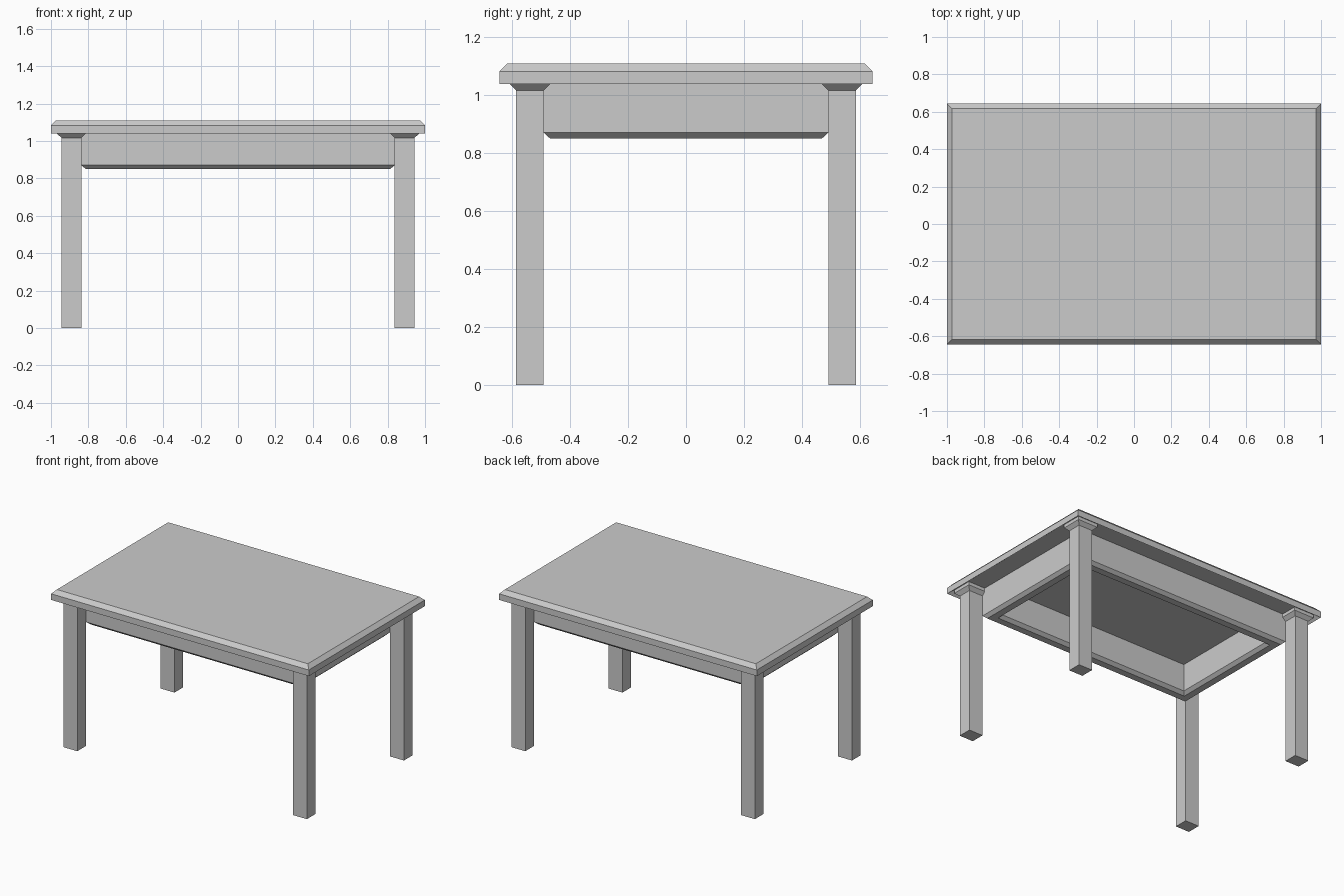
import bpy
import bmesh

if "Cube" in bpy.data.objects:
    bpy.data.objects.remove(bpy.data.objects["Cube"])


def rect_loft(name, sections, center=(0, 0), closed=False):
    """Skin rectangles given as (half_x, half_y, z); closed joins last to first."""
    bm = bmesh.new()
    cx, cy = center
    rings = [[bm.verts.new((cx + sx * hx, cy + sy * hy, z))
              for sx, sy in ((-1, -1), (1, -1), (1, 1), (-1, 1))]
             for hx, hy, z in sections]
    pairs = list(zip(rings, rings[1:]))
    if closed:
        pairs.append((rings[-1], rings[0]))
    else:
        bm.faces.new(rings[0])
        bm.faces.new(rings[-1])
    for a, b in pairs:
        for i in range(4):
            j = (i + 1) % 4
            bm.faces.new((a[i], a[j], b[j], b[i]))
    bmesh.ops.recalc_face_normals(bm, faces=bm.faces)
    mesh = bpy.data.meshes.new(name)
    bm.to_mesh(mesh)
    bm.free()
    obj = bpy.data.objects.new(name, mesh)
    bpy.context.collection.objects.link(obj)
    return obj


TOP_X, TOP_Y = 1.0, 0.643          # tabletop half sizes
UNDER, TOP = 1.04, 1.11            # tabletop rim underside and surface
CEILING = 1.063                    # recessed underside
LEG_X, LEG_Y = 0.891, 0.5385       # leg centres
LEG_HX, LEG_HY = 0.0535, 0.0475    # leg half widths
BEVEL = 0.022

# Tabletop with chamfered upper edge and an underside sloping up from the rim
rect_loft("tabletop", [
    (TOP_X - 0.026, TOP_Y - 0.026, CEILING),
    (TOP_X, TOP_Y, UNDER),
    (TOP_X, TOP_Y, 1.083),
    (TOP_X - 0.026, TOP_Y - 0.026, TOP),
])

# Square legs flaring out under the tabletop
for y_name, sy in (("front", -1), ("back", 1)):
    for x_name, sx in (("left", -1), ("right", 1)):
        rect_loft(f"{y_name}_{x_name}_leg", [
            (LEG_HX, LEG_HY, 0),
            (LEG_HX, LEG_HY, UNDER - 0.023),
            (LEG_HX + 0.024, LEG_HY + 0.023, UNDER),
            (LEG_HX + 0.024, LEG_HY + 0.023, CEILING),
        ], center=(sx * LEG_X, sy * LEG_Y))

# Apron frame between the inner leg corners, chamfered along its lower edges
outer_x, outer_y = LEG_X - LEG_HX, LEG_Y - LEG_HY
profile = [(0, CEILING), (0, 0.871), (BEVEL, 0.851),
           (0.07, 0.851), (0.092, 0.871), (0.092, CEILING)]
rect_loft("apron", [(outer_x - d, outer_y - d, z) for d, z in profile], closed=True)
